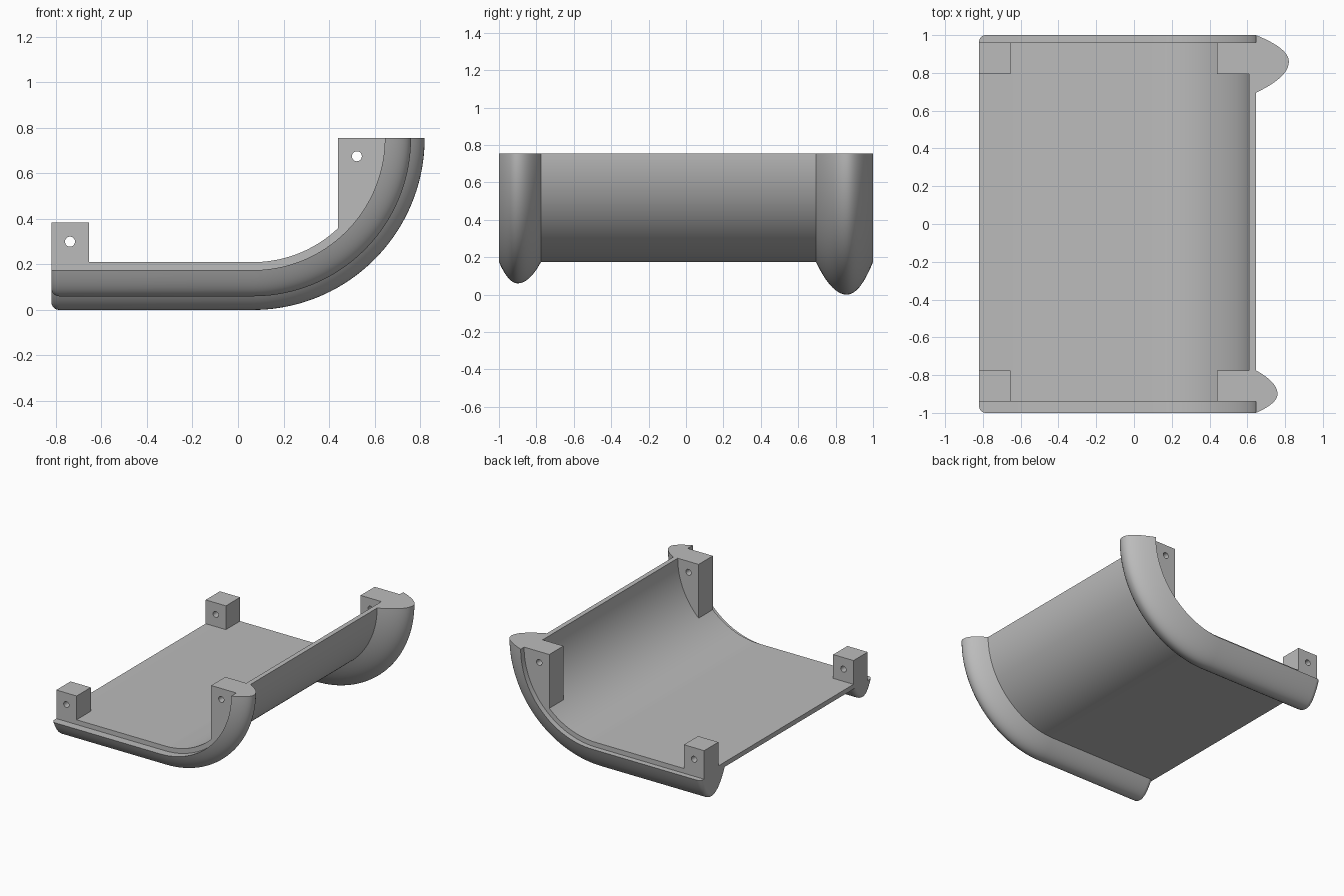
import bpy
import bmesh
from math import sin, cos, pi, radians

cube = bpy.data.objects.get("Cube")
if cube:
    bpy.data.objects.remove(cube, do_unlink=True)

LEFT, BEND_X, TOP = -0.82, 0.065, 0.755   # left end, bend centre x and z
R_OUT, R_IN = 0.58, 0.545                 # shell radii at the bend
FRONT, BACK = -0.94, 0.96                 # shell ends
ARC = 40

grey = bpy.data.materials.new("plain grey")
grey.use_nodes = True
grey.diffuse_color = (0.5, 0.5, 0.5, 1)
grey.node_tree.nodes["Principled BSDF"].inputs["Base Color"].default_value = (0.5, 0.5, 0.5, 1)


def finish(name, bm):
    bmesh.ops.recalc_face_normals(bm, faces=bm.faces)
    mesh = bpy.data.meshes.new(name)
    bm.to_mesh(mesh)
    bm.free()
    mesh.materials.append(grey)
    obj = bpy.data.objects.new(name, mesh)
    bpy.context.collection.objects.link(obj)
    return obj


def smooth(obj):
    bpy.ops.object.select_all(action='DESELECT')
    obj.select_set(True)
    bpy.context.view_layer.objects.active = obj
    bpy.ops.object.shade_smooth_by_angle(angle=radians(30))


def bend(radius, start=0.0):
    """Points (x, z) around the bend, from the floor up to the top edge."""
    return [(BEND_X + radius * sin(start + (pi / 2 - start) * i / ARC),
             TOP - radius * cos(start + (pi / 2 - start) * i / ARC)) for i in range(ARC + 1)]


def loft(name, rings):
    """Closed solid through a list of equal rings of 3D points."""
    bm = bmesh.new()
    loops = [[bm.verts.new(p) for p in ring] for ring in rings]
    n = len(loops[0])
    for a, b in zip(loops, loops[1:]):
        for i in range(n):
            j = (i + 1) % n
            bm.faces.new((a[i], a[j], b[j], b[i]))
    bm.faces.new(loops[0])
    bm.faces.new(loops[-1])
    return finish(name, bm)


# Curved shell: floor running into an upright wall
def shell_ring(x, z, x2, z2):
    return [(x, FRONT, z), (x, BACK, z), (x2, BACK, z2), (x2, FRONT, z2)]


rings = [shell_ring(LEFT, TOP - R_IN, LEFT, TOP - R_OUT)]
rings += [shell_ring(*a, *b) for a, b in zip(bend(R_IN), bend(R_OUT))]
smooth(loft("curved_shell", rings))


# Rounded runners under both ends, with a filleted left tip
def runner(name, y0, peak, y1, depth, fillet=0.035):
    def section(inset):
        pts = []
        for i in range(33):
            t = -cos(pi * i / 32)
            side = (peak - y0) if t < 0 else (y1 - peak)
            pts.append((peak + t * (side - inset), (depth - inset) * (1 - t * t)))
        return pts

    rings = []
    for k in range(7):
        a = pi / 2 * k / 6
        x = LEFT + fillet * (1 - cos(a))
        rings.append([(x, y, TOP - R_OUT - d) for y, d in section(fillet * (1 - sin(a)))])
    for i in range(ARC + 1):
        a = pi / 2 * i / ARC
        rings.append([(BEND_X + (R_OUT + d) * sin(a), y, TOP - (R_OUT + d) * cos(a))
                      for y, d in section(0)])
    smooth(loft(name, rings))


runner("front_runner", -1.0, -0.90, -0.775, 0.115)
runner("back_runner", 0.695, 0.86, 1.0, 0.175)


# Mounting blocks with a pin hole through each
def block(name, outline, y0, y1, hole):
    obj = loft(name, [[(x, y, z) for x, z in outline] for y in (y0, y1)])
    bpy.ops.mesh.primitive_cylinder_add(vertices=24, radius=0.022, depth=0.4,
                                        location=(hole[0], (y0 + y1) / 2, hole[1]),
                                        rotation=(pi / 2, 0, 0))
    cutter = bpy.context.object
    cutter.hide_render = True
    cutter.data.materials.append(grey)
    mod = obj.modifiers.new("pin_hole", 'BOOLEAN')
    mod.operation = 'DIFFERENCE'
    mod.solver = 'EXACT'
    mod.object = cutter
    bpy.ops.object.select_all(action='DESELECT')
    obj.select_set(True)
    bpy.context.view_layer.objects.active = obj
    bpy.ops.object.modifier_apply(modifier=mod.name)
    bpy.data.objects.remove(cutter, do_unlink=True)
    smooth(obj)


floor = TOP - R_IN - 0.01
low = [(LEFT, floor), (-0.655, floor), (-0.655, 0.385), (LEFT, 0.385)]
tall = [p for p in bend(R_IN + 0.01) if p[0] > 0.44]
tall = [(0.44, tall[0][1])] + tall + [(0.44, TOP)]
for side, y0, y1 in (("front", FRONT, -0.775), ("back", 0.795, BACK)):
    block(side + "_low_block", low, y0, y1, (-0.738, 0.30))
    block(side + "_tall_block", tall, y0, y1, (0.522, 0.675))
